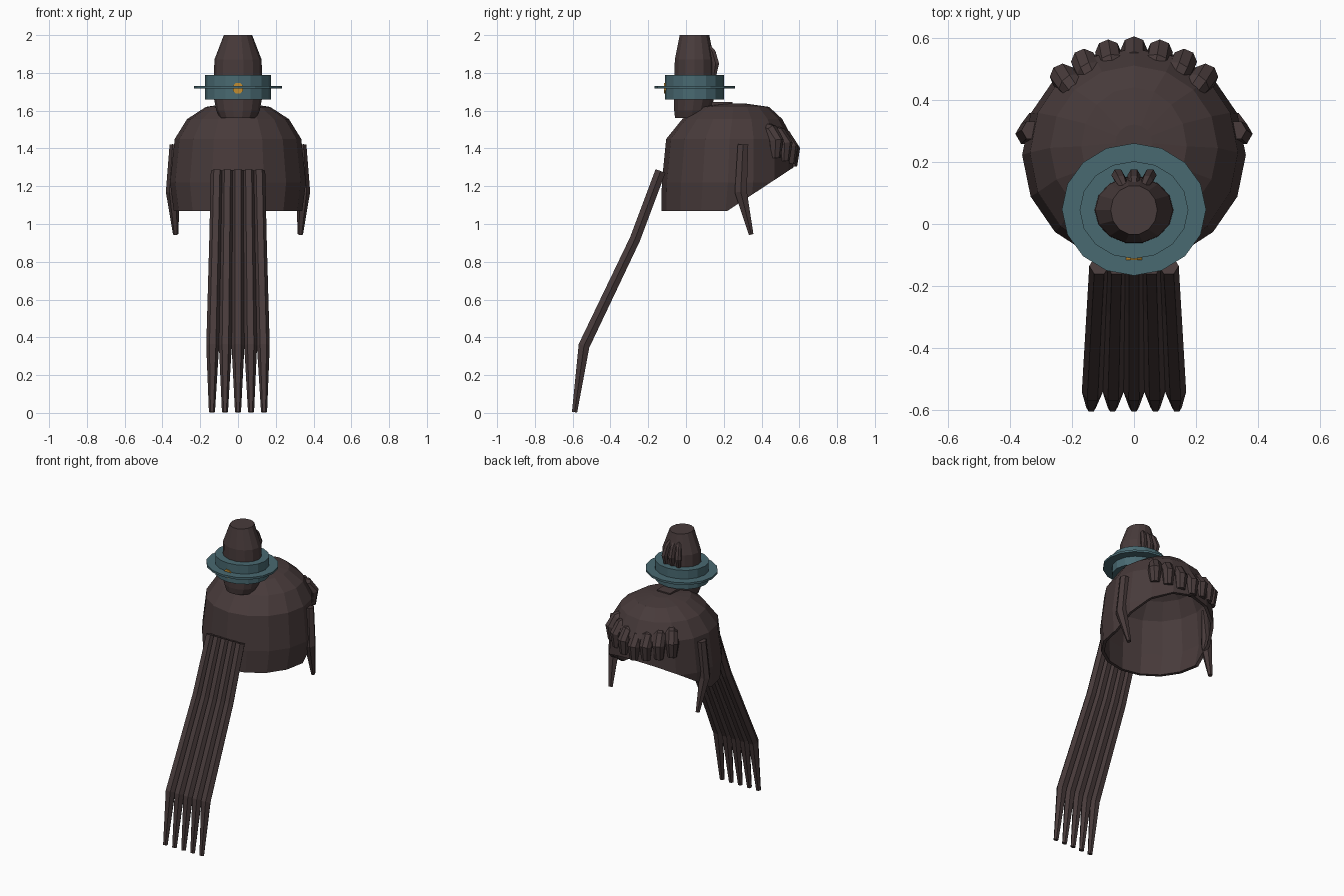
import bpy, bmesh, math
from mathutils import Vector, Matrix

if "Cube" in bpy.data.objects:
    bpy.data.objects.remove(bpy.data.objects["Cube"])


def material(name, rgb):
    m = bpy.data.materials.new(name)
    m.use_nodes = True
    m.diffuse_color = (*rgb, 1)
    m.node_tree.nodes["Principled BSDF"].inputs["Base Color"].default_value = (*rgb, 1)
    return m


HAIR = material("dark brown hair", (0.064, 0.043, 0.043))
TEAL = material("teal band", (0.066, 0.142, 0.166))
GOLD = material("gold", (0.55, 0.27, 0.03))


def finish(name, bm, mat):
    bmesh.ops.recalc_face_normals(bm, faces=bm.faces)
    me = bpy.data.meshes.new(name)
    bm.to_mesh(me)
    bm.free()
    me.materials.append(mat)
    ob = bpy.data.objects.new(name, me)
    bpy.context.collection.objects.link(ob)
    return ob


def skin(bm, rings, cap_start=True, cap_end=True, loop=False):
    """Join a list of vertex rings with quads."""
    n = len(rings[0])
    pairs = list(zip(rings, rings[1:])) + ([(rings[-1], rings[0])] if loop else [])
    for a, b in pairs:
        for i in range(n):
            j = (i + 1) % n
            bm.faces.new((a[i], a[j], b[j], b[i]))
    if cap_start and not loop:
        bm.faces.new(rings[0][::-1])
    if cap_end and not loop:
        bm.faces.new(rings[-1])


def lathe(bm, profile, sides, **kw):
    """Profile entries: (x radius, y radius, y centre, z)."""
    rings = []
    for rx, ry, cy, z in profile:
        angles = [math.tau * i / sides for i in range(sides)]
        rings.append([bm.verts.new((rx * math.cos(a), cy + ry * math.sin(a), z)) for a in angles])
    skin(bm, rings, **kw)


def strand(name, path, radii, sides=6):
    """Tapered faceted lock following a path."""
    bm = bmesh.new()
    pts = [Vector(p) for p in path]
    rings = []
    for k, (p, r) in enumerate(zip(pts, radii)):
        t = pts[min(k + 1, len(pts) - 1)] - pts[max(k - 1, 0)]
        t.normalize()
        u = Vector((1, 0, 0))
        u = (u - t * u.dot(t)).normalized()
        v = t.cross(u)
        angles = [math.tau * i / sides for i in range(sides)]
        rings.append([bm.verts.new(p + r * (u * math.cos(a) + v * math.sin(a))) for a in angles])
    skin(bm, rings)
    return finish(name, bm, HAIR)


# Hair cap: open dome, trimmed on a slope over the face
bm = bmesh.new()
lathe(bm, [(0.34, 0.34, 0.21, 1.07), (0.36, 0.35, 0.222, 1.22), (0.335, 0.335, 0.23, 1.45),
           (0.27, 0.265, 0.245, 1.555), (0.17, 0.19, 0.25, 1.62), (0.06, 0.06, 0.26, 1.637)],
      16, cap_start=False)
bmesh.ops.bisect_plane(bm, geom=bm.verts[:] + bm.edges[:] + bm.faces[:],
                       plane_co=(0, 0.22, 1.07), plane_no=(0, 0.23, -0.35), clear_outer=True)
cap = finish("hair_cap", bm, HAIR)
shell = cap.modifiers.new("thickness", 'SOLIDIFY')
shell.thickness = 0.02
shell.offset = -1

# Top bun
bm = bmesh.new()
lathe(bm, [(0.095, 0.09, 0.03, 1.56), (0.115, 0.1, 0.035, 1.6), (0.13, 0.11, 0.045, 1.68),
           (0.125, 0.107, 0.045, 1.87), (0.075, 0.08, 0.045, 2.0)], 14)
finish("bun", bm, HAIR)

# Small locks on the bun
for i in (-1, 0, 1):
    strand("bun_lock", [(0.025 * i, 0.105, 1.96), (0.042 * i, 0.14, 1.91),
                        (0.052 * i, 0.157, 1.85), (0.045 * i, 0.14, 1.74)],
           [0.01, 0.019, 0.021, 0.01])

# Band around the bun with a thin brim
bm = bmesh.new()
lathe(bm, [(0.12, 0.1, 0.045, 1.66), (0.175, 0.157, 0.045, 1.66),
           (0.175, 0.157, 0.045, 1.79), (0.12, 0.1, 0.045, 1.79)], 16, loop=True)
finish("bun_band", bm, TEAL)
bm = bmesh.new()
lathe(bm, [(0.16, 0.14, 0.047, 1.717), (0.232, 0.213, 0.047, 1.717),
           (0.232, 0.213, 0.047, 1.731), (0.16, 0.14, 0.047, 1.731)], 16, loop=True)
finish("band_brim", bm, TEAL)

# Gold ornament on the band
bm = bmesh.new()
bmesh.ops.create_cone(bm, cap_ends=True, segments=8, radius1=0.03, radius2=0.03, depth=0.009,
                      matrix=Matrix.Translation((0, -0.111, 1.718)) @ Matrix.Rotation(math.pi / 2, 4, 'X')
                      @ Matrix.Rotation(math.pi / 8, 4, 'Z'))
finish("band_ornament", bm, GOLD)

# Flat tab on the crown
bm = bmesh.new()
bmesh.ops.create_cube(bm, size=1, matrix=Matrix.Translation((0, 0.19, 1.63))
                      @ Matrix.Diagonal((0.1, 0.11, 0.03, 1)))
finish("crown_tab", bm, HAIR)

# Fringe of short curled locks
for i in range(-3, 4):
    a = math.radians(14 * i)
    lift = 0.015 * abs(i)
    path = [(r * math.sin(a), 0.22 + r * math.cos(a), z + lift)
            for r, z in ((0.25, 1.465), (0.31, 1.445), (0.343, 1.395), (0.338, 1.305))]
    strand("fringe_lock", path, [0.034, 0.041, 0.042, 0.03], 8)

# Side locks
for s in (-1, 1):
    strand("side_lock", [(s * 0.33, 0.302, 1.42), (s * 0.345, 0.29, 1.17), (s * 0.33, 0.345, 0.945)],
           [0.032, 0.037, 0.014])

# Long tail of five strands
for i in range(-2, 3):
    strand("tail_strand", [(0.056 * i, -0.135, 1.28), (0.06 * i, -0.27, 0.92),
                           (0.067 * i, -0.54, 0.355), (0.069 * i, -0.59, 0.004)],
           [0.032, 0.032, 0.034, 0.016])
